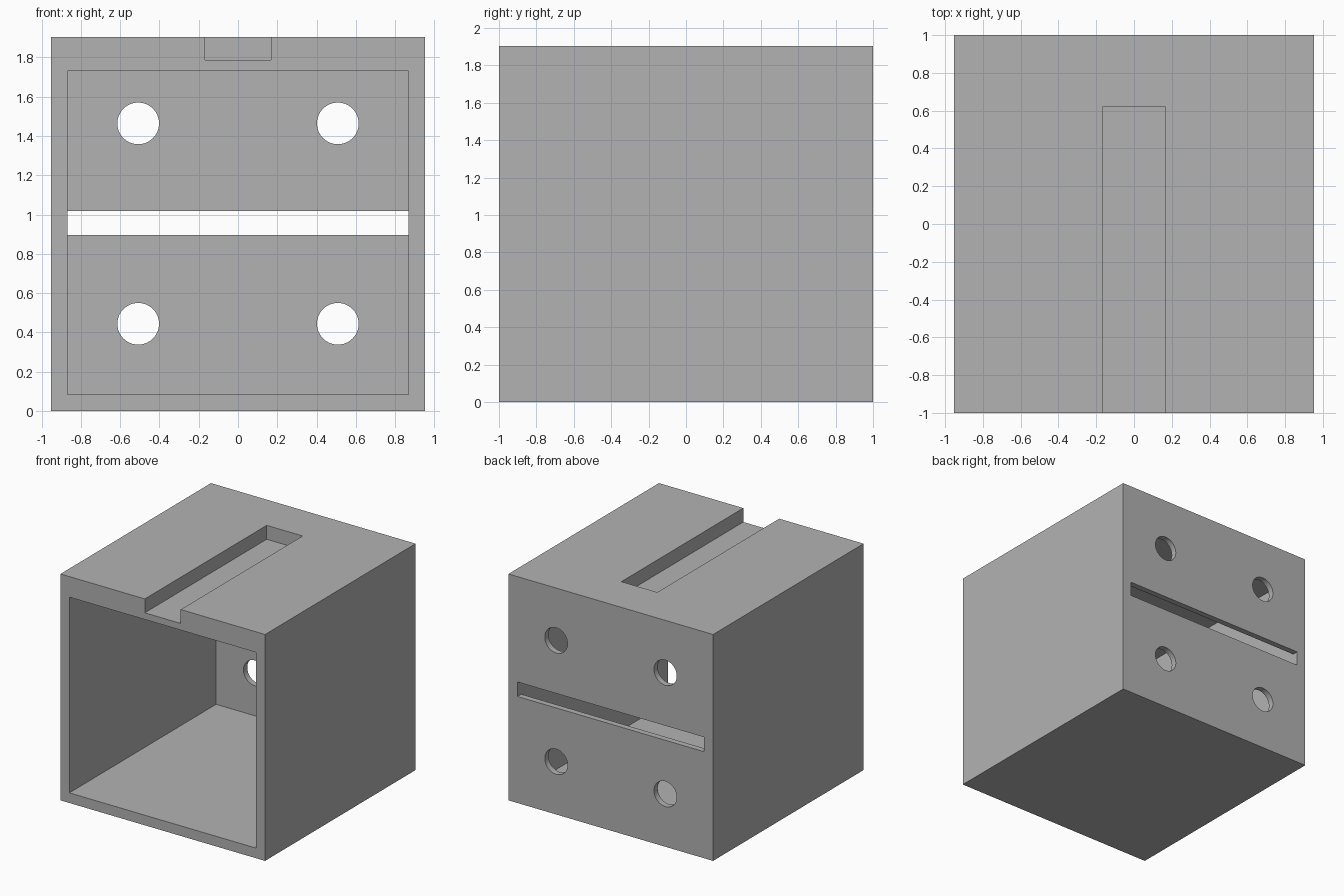
import bpy
import bmesh
from mathutils import Matrix, Vector

cube = bpy.data.objects.get("Cube")
if cube:
    bpy.data.objects.remove(cube, do_unlink=True)

HALF_W, HEIGHT = 0.952, 1.904      # outer shell
BACK = 0.95                        # inner face of the back wall
OUT = 0.2                          # how far cutters reach outside

grey = bpy.data.materials.new("plain_grey")
grey.use_nodes = True
COLOUR = (0.448, 0.448, 0.448, 1)
grey.diffuse_color = COLOUR
grey.node_tree.nodes["Principled BSDF"].inputs["Base Color"].default_value = COLOUR


def add_object(name, bm):
    mesh = bpy.data.meshes.new(name)
    bm.to_mesh(mesh)
    bm.free()
    mesh.materials.append(grey)
    obj = bpy.data.objects.new(name, mesh)
    bpy.context.collection.objects.link(obj)
    return obj


def box(name, low, high):
    low, high = Vector(low), Vector(high)
    bm = bmesh.new()
    bmesh.ops.create_cube(bm, size=1, matrix=Matrix.Translation((low + high) / 2)
                          @ Matrix.Diagonal((*(high - low), 1)))
    return add_object(name, bm)


def hole(name, x, z):
    bm = bmesh.new()
    bmesh.ops.create_cone(bm, cap_ends=True, segments=64, radius1=0.106, radius2=0.106, depth=0.4,
                          matrix=Matrix.Translation((x, 1, z)) @ Matrix.Rotation(1.5707963, 4, "X"))
    return add_object(name, bm)


# Outer block
housing = box("housing", (-HALF_W, -1, 0), (HALF_W, 1, HEIGHT))

# Cavity open at the front, groove in the roof, slit and bolt holes in the back
cutters = [
    box("cavity_cutter", (-0.869, -1 - OUT, 0.085), (0.869, BACK, 1.731)),
    box("groove_cutter", (-0.167, -1 - OUT, 1.787), (0.167, 0.62, HEIGHT + OUT)),
    box("slit_cutter", (-0.868, BACK - OUT, 0.896), (0.868, 1 + OUT, 1.018)),
]
for x in (-0.508, 0.508):
    for z in (0.444, 1.464):
        cutters.append(hole("bolt_hole_cutter", x, z))

for cutter in cutters:
    cutter.hide_render = True
    mod = housing.modifiers.new(cutter.name, "BOOLEAN")
    mod.operation = "DIFFERENCE"
    mod.solver = "EXACT"
    mod.object = cutter

# Apply the cuts and drop the cutters
bpy.ops.object.select_all(action="DESELECT")
housing.select_set(True)
bpy.context.view_layer.objects.active = housing
for name in [m.name for m in housing.modifiers]:
    bpy.ops.object.modifier_apply(modifier=name)
for cutter in cutters:
    bpy.data.objects.remove(cutter, do_unlink=True)

bpy.ops.object.shade_smooth_by_angle(angle=0.52)
